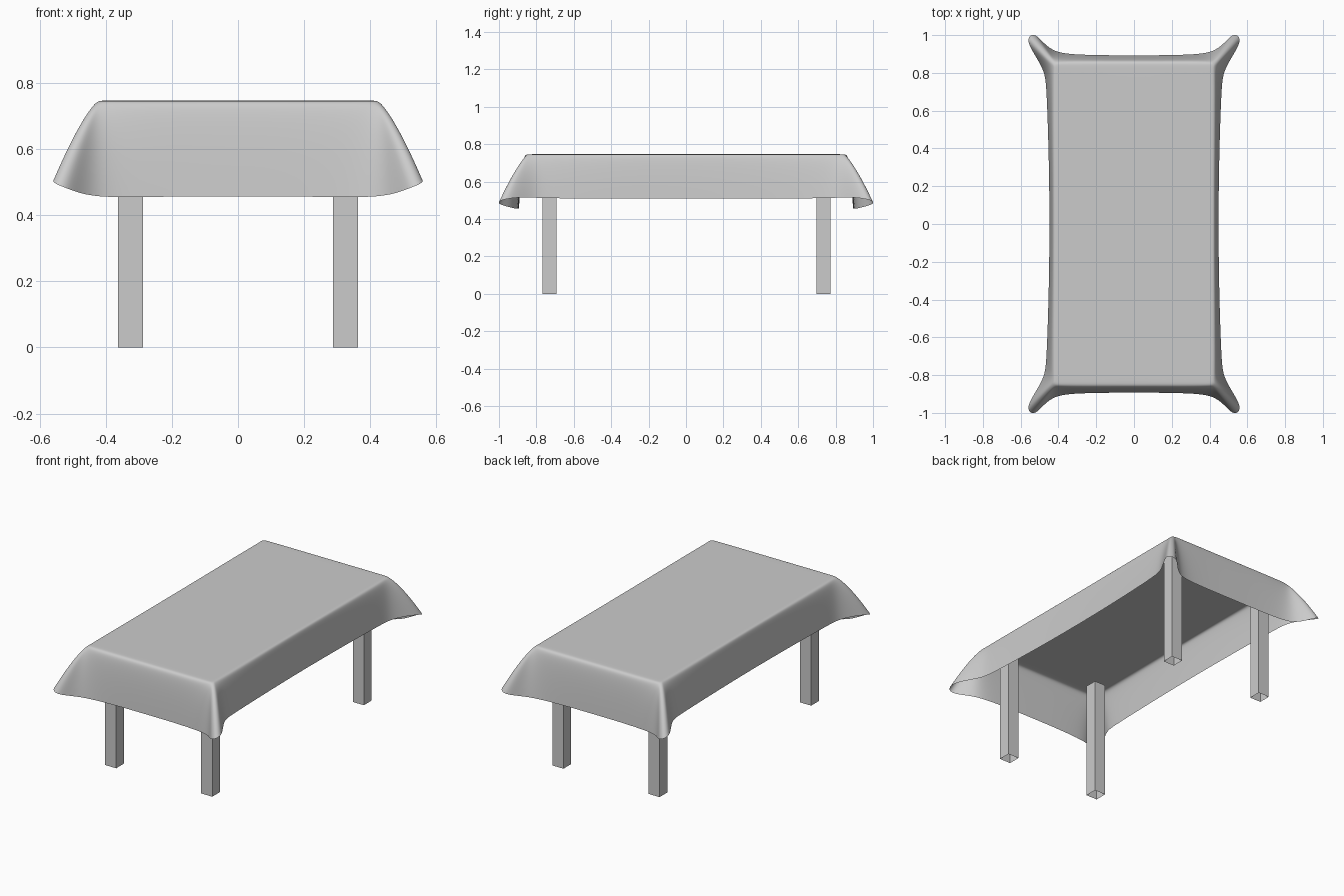
import bpy, bmesh

if "Cube" in bpy.data.objects:
    bpy.data.objects.remove(bpy.data.objects["Cube"])

def mesh_object(name, bm):
    me = bpy.data.meshes.new(name)
    bm.to_mesh(me)
    bm.free()
    ob = bpy.data.objects.new(name, me)
    bpy.context.collection.objects.link(ob)
    return ob

# Tablecloth quarter: top-edge x, y -> hem x, y, z, and how fast the drop bulges out
COLUMNS = [
    (0.00, -.850, .000, -.893, .456, .35),
    (0.15, -.850, .150, -.893, .456, .35),
    (0.28, -.850, .280, -.896, .455, .36),
    (0.36, -.850, .370, -.902, .454, .42),
    (.395, -.850, .435, -.920, .457, .55),
    (.408, -.848, .485, -.965, .468, .70),
    (.414, -.844, .520, -1.003, .482, .75),
    (.418, -.839, .552, -1.002, .494, .75),
    (.420, -.833, .566, -.965, .507, .74),
    (.420, -.820, .525, -.895, .516, .68),
    (.420, -.790, .475, -.810, .514, .50),
    (.420, -.730, .464, -.740, .511, .40),
    (.420, -.500, .455, -.500, .509, .35),
    (.420, -.250, .449, -.250, .508, .35),
    (.420, 0.000, .447, 0.000, .508, .35),
]
TOP = 0.746
DROPS = [0, .03, .10, .22, .40, .60, .80, 1]

bm = bmesh.new()
rows = [[bm.verts.new((c[0] * .95, c[1] * .97, TOP)) for c in COLUMNS]]
for u in DROPS:
    row = []
    for tx, ty, hx, hy, hz, p in COLUMNS:
        f = u ** p
        row.append(bm.verts.new((tx + (hx - tx) * f, ty + (hy - ty) * f,
                                 TOP + (hz - TOP) * u)))
    rows.append(row)
for a, b in zip(rows, rows[1:]):
    for i in range(len(a) - 1):
        bm.faces.new((a[i], b[i], b[i + 1], a[i + 1]))
bm.faces.new([bm.verts.new((0, 0, TOP))] + rows[0])
bmesh.ops.recalc_face_normals(bm, faces=bm.faces)
if max(bm.faces, key=lambda f: f.calc_area()).normal.z < 0:
    bmesh.ops.reverse_faces(bm, faces=bm.faces)
for f in bm.faces:
    f.smooth = True
cloth = mesh_object("tablecloth", bm)
mirror = cloth.modifiers.new("mirror", 'MIRROR')
mirror.use_axis = (True, True, False)
mirror.merge_threshold = 0.0005
sub = cloth.modifiers.new("smooth", 'SUBSURF')
sub.levels = sub.render_levels = 2

# Four square legs, hollow and open at the floor
W, H = 0.075, 0.725
for sx, side in ((-1, "left"), (1, "right")):
    for sy, end in ((-1, "front"), (1, "back")):
        bm = bmesh.new()
        bmesh.ops.create_cube(bm, size=1)
        for v in bm.verts:
            v.co.x = v.co.x * W + sx * .325
            v.co.y = v.co.y * W + (-.729 if sy < 0 else .736)
            v.co.z = (v.co.z + .5) * H
        floor_face = [f for f in bm.faces if f.normal.z < -.5 or f.calc_center_median().z < .001]
        bmesh.ops.delete(bm, geom=floor_face, context='FACES_ONLY')
        mesh_object(f"{end}_{side}_leg", bm)
